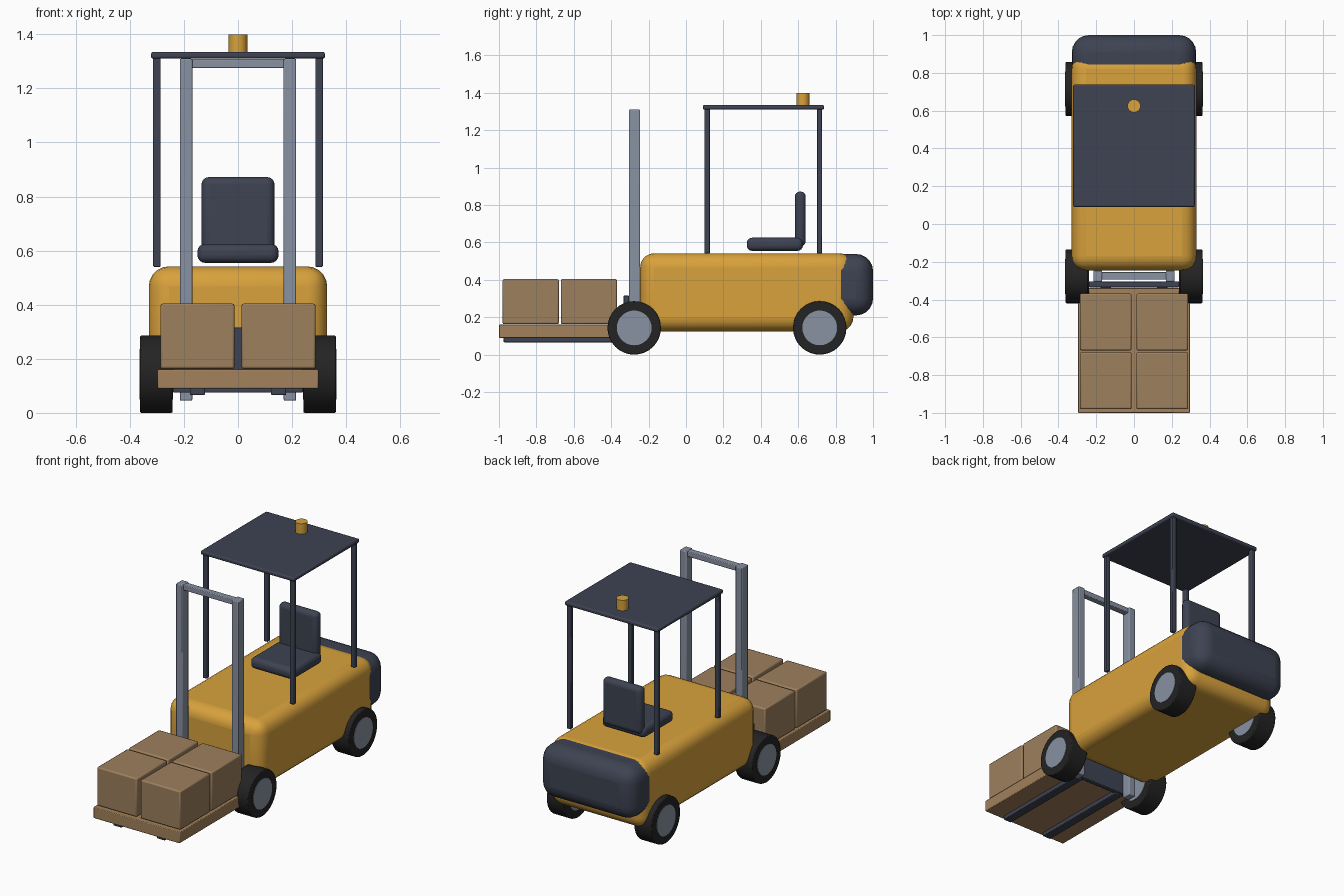
import bpy, math

if "Cube" in bpy.data.objects:
    bpy.data.objects.remove(bpy.data.objects["Cube"])

def mat(name, rgb):
    m = bpy.data.materials.new(name)
    m.diffuse_color = (*rgb, 1)
    m.use_nodes = True
    m.node_tree.nodes["Principled BSDF"].inputs["Base Color"].default_value = m.diffuse_color
    return m

YELLOW = mat("yellow paint", (0.69, 0.36, 0.045))
DARK = mat("dark slate", (0.048, 0.056, 0.085))
STEEL = mat("grey steel", (0.25, 0.285, 0.36))
RUBBER = mat("black rubber", (0.017, 0.017, 0.017))
CARTON = mat("cardboard", (0.34, 0.215, 0.112))
WOOD = mat("pallet wood", (0.36, 0.22, 0.105))

def finish(ob, name, material, bevel, segs):
    ob.name = name
    ob.data.materials.append(material)
    if bevel:
        b = ob.modifiers.new("bevel", 'BEVEL')
        b.width, b.segments, b.limit_method = bevel, segs, 'ANGLE'
    bpy.ops.object.shade_smooth_by_angle(angle=math.radians(35))
    return ob

def box(name, x, y, z, material, bevel=0, segs=2):
    """Box from (min, max) ranges on each axis."""
    bpy.ops.mesh.primitive_cube_add(size=1, location=[(r[0] + r[1]) / 2 for r in (x, y, z)])
    ob = bpy.context.object
    ob.scale = [r[1] - r[0] for r in (x, y, z)]
    bpy.ops.object.transform_apply(location=False, rotation=False, scale=True)
    return finish(ob, name, material, bevel, segs)

def cyl(name, loc, r, depth, material, sides=32, along_x=False, bevel=0):
    rot = (0, math.pi / 2, 0) if along_x else (0, 0, 0)
    bpy.ops.mesh.primitive_cylinder_add(vertices=sides, radius=r, depth=depth,
                                        location=loc, rotation=rot)
    return finish(bpy.context.object, name, material, bevel, 2)

def span(c, w):
    return (c - w / 2, c + w / 2)

# chassis and counterweight
box("body", (-0.33, 0.33), (-0.245, 0.895), (0.125, 0.542), YELLOW, 0.075, 5)
box("counterweight", (-0.329, 0.329), (0.74, 1.0), (0.21, 0.538), DARK, 0.09, 5)

# seat
box("seat_cushion", (-0.15, 0.15), (0.325, 0.625), (0.555, 0.625), DARK, 0.028, 4)
box("seat_back", (-0.135, 0.135), (0.582, 0.64), (0.58, 0.872), DARK, 0.027, 4)

# overhead guard and beacon
box("roof", (-0.322, 0.322), (0.09, 0.738), (1.31, 1.335), DARK, 0.008)
cyl("beacon", (0, 0.625, 1.367), 0.035, 0.066, YELLOW, 16)

# mast crossbar and fork carriage
box("mast_crossbar", (-0.18, 0.18), (-0.295, -0.255), (1.275, 1.308), STEEL, 0.004)
box("carriage", (-0.24, 0.24), (-0.335, -0.305), (0.075, 0.315), DARK, 0.004)

for side, s in (("left", -1), ("right", 1)):
    # wheels
    for end, y in (("front", -0.277), ("rear", 0.715)):
        cyl(f"{end}_{side}_tyre", (s * 0.302, y, 0.143), 0.143, 0.12, RUBBER, 32, True, 0.005)
        cyl(f"{end}_{side}_hub", (s * 0.302, y, 0.143), 0.093, 0.125, STEEL, 32, True)
    # guard posts
    for end, y in (("front", 0.113), ("rear", 0.714)):
        box(f"{end}_{side}_guard_post", span(s * 0.3, 0.028), span(y, 0.028),
            (0.54, 1.32), DARK, 0.004)
    # mast rails and forks
    box(f"{side}_mast_rail", span(s * 0.192, 0.046), (-0.305, -0.245), (0.045, 1.31), STEEL, 0.005)
    box(f"{side}_fork", span(s * 0.15, 0.056), (-0.975, -0.32), (0.066, 0.092), DARK, 0.004)

# pallet and four cartons
box("pallet", (-0.297, 0.297), (-1.0, -0.34), (0.09, 0.16), WOOD, 0.004)
for i, x in enumerate((-0.15, 0.15)):
    for j, y in enumerate((-0.83, -0.519)):
        box(f"carton_{i}_{j}", span(x, 0.274), span(y, 0.3), (0.163, 0.404), CARTON, 0.008)
